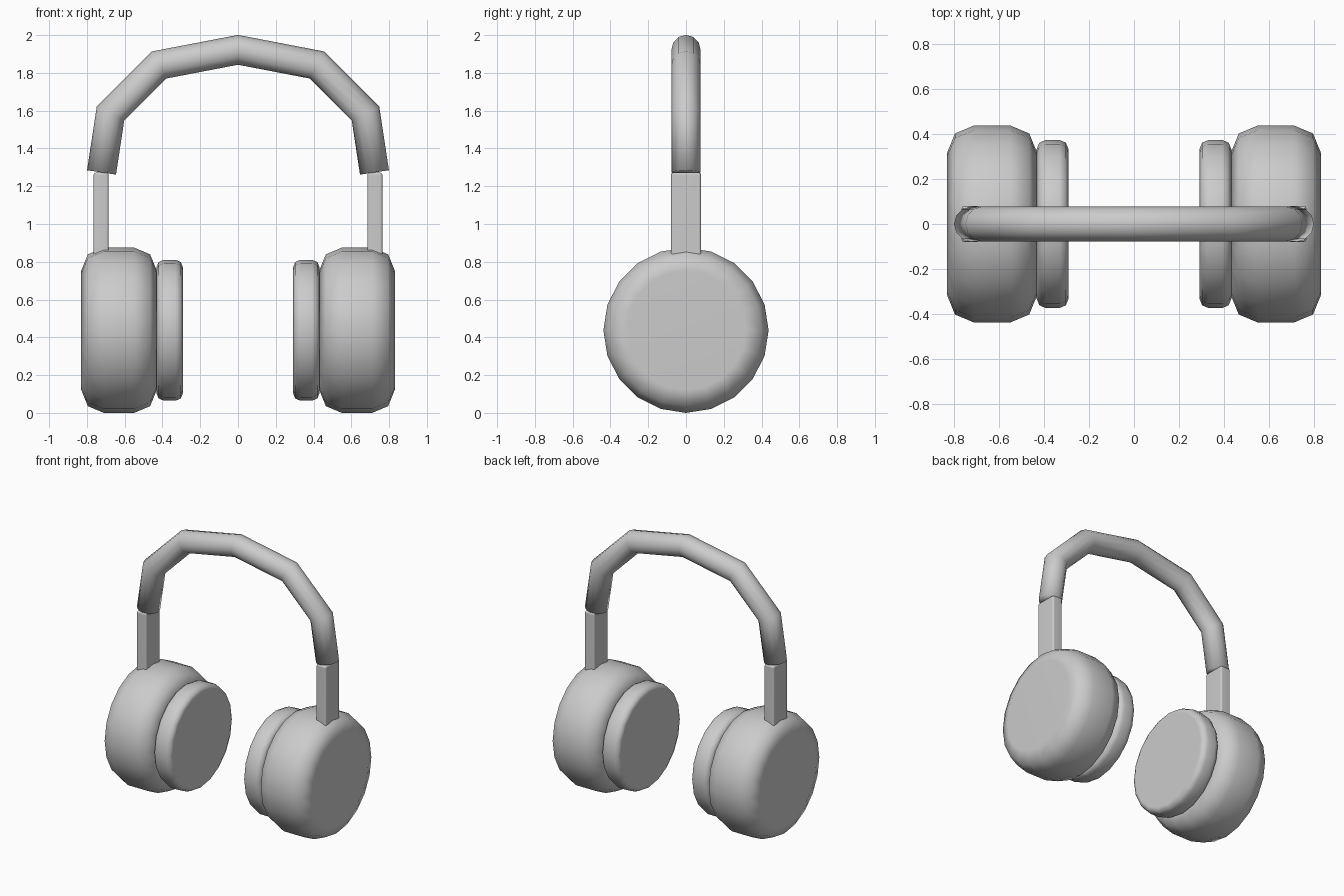
import bpy, bmesh, math
from mathutils import Vector

cube = bpy.data.objects.get("Cube")
if cube:
    bpy.data.objects.remove(cube)

grey = bpy.data.materials.new("light_grey")
grey.use_nodes = True
grey.diffuse_color = (0.6, 0.6, 0.6, 1)
grey.node_tree.nodes["Principled BSDF"].inputs["Base Color"].default_value = (0.6, 0.6, 0.6, 1)


def finish(obj, name, bevel=0, segments=2):
    obj.name = name
    obj.data.materials.append(grey)
    for face in obj.data.polygons:
        face.use_smooth = True
    if bevel:
        mod = obj.modifiers.new("rounded_edges", 'BEVEL')
        mod.width, mod.segments = bevel, segments
        mod.limit_method, mod.angle_limit = 'ANGLE', math.radians(50)
        mod = obj.modifiers.new("flat_faces", 'WEIGHTED_NORMAL')
        mod.keep_sharp = True


def disc(name, x0, x1, radius, bevel):
    bpy.ops.mesh.primitive_cylinder_add(
        vertices=20, radius=radius, depth=abs(x1 - x0),
        location=((x0 + x1) / 2, 0, CUP_Z), rotation=(0, math.pi / 2, 0))
    finish(bpy.context.object, name, bevel)


def box(name, low, high, bevel):
    low, high = Vector(low), Vector(high)
    bpy.ops.mesh.primitive_cube_add(size=1, location=(low + high) / 2)
    obj = bpy.context.object
    obj.scale = high - low
    bpy.ops.object.transform_apply(location=False, rotation=False, scale=True)
    finish(obj, name, bevel)


def tube(name, path, radius, sides):
    """Round tube along a path in the xz plane, with mitred bends and closed ends."""
    bm = bmesh.new()
    rings = []
    for i, p in enumerate(path):
        before = (p - path[i - 1]).normalized() if i else None
        after = (path[i + 1] - p).normalized() if i < len(path) - 1 else None
        before, after = before or after, after or before
        along = (before + after).normalized()
        across = Vector((-along.z, 0, along.x)) / along.dot(before)
        ring = []
        for k in range(sides):
            a = math.tau * k / sides
            ring.append(bm.verts.new(
                p + radius * (across * math.cos(a) + Vector((0, math.sin(a), 0)))))
        rings.append(ring)
    for r, s in zip(rings, rings[1:]):
        for k in range(sides):
            n = (k + 1) % sides
            bm.faces.new((r[k], r[n], s[n], s[k]))
    bm.faces.new(rings[0])
    bm.faces.new(rings[-1])
    bmesh.ops.recalc_face_normals(bm, faces=bm.faces)
    mesh = bpy.data.meshes.new(name)
    bm.to_mesh(mesh)
    bm.free()
    obj = bpy.data.objects.new(name, mesh)
    bpy.context.collection.objects.link(obj)
    finish(obj, name)


# Ear cups, cushions and sliders on both sides
CUP_Z = 0.4375
for side, s in (("left", 1), ("right", -1)):
    disc(side + "_ear_cup", s * 0.43, s * 0.83, 0.4375, 0.12)
    disc(side + "_ear_cushion", s * 0.291, s * 0.432, 0.373, 0.04)
    box(side + "_slider", (s * 0.725 - 0.04, -0.08, 0.7),
        (s * 0.725 + 0.04, 0.08, 1.272), 0.012)

# Headband arch
half = [(0.7225, 1.273), (0.675, 1.585), (0.417, 1.842)]
arch = half + [(0, 1.922)] + [(-x, z) for x, z in reversed(half)]
tube("headband", [Vector((x, 0, z)) for x, z in arch], 0.0775, 12)
